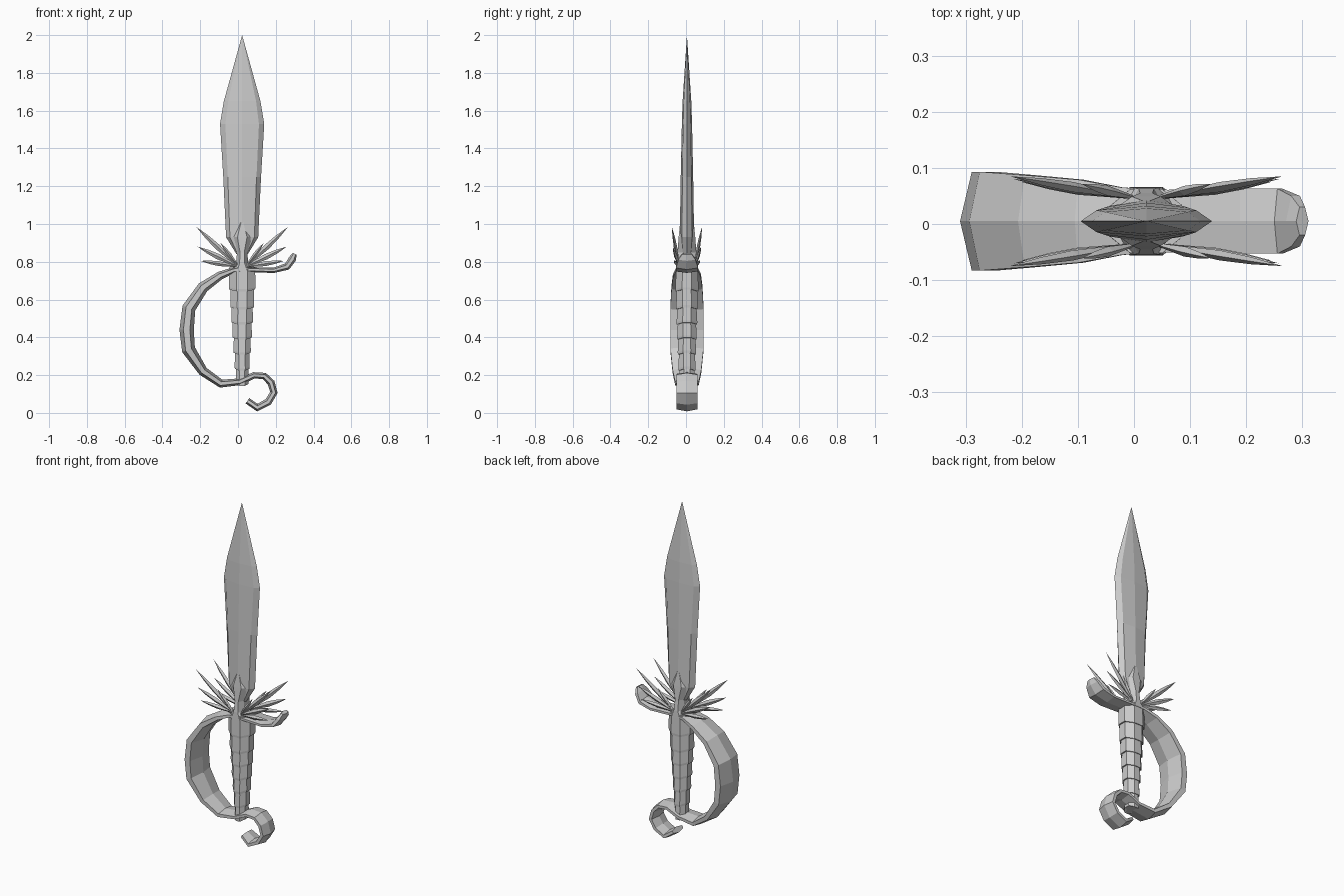
import bpy
import bmesh
from math import cos, sin, pi
from mathutils import Vector

if "Cube" in bpy.data.objects:
    bpy.data.objects.remove(bpy.data.objects["Cube"], do_unlink=True)

CX, CY = 0.022, 0.005

steel = bpy.data.materials.new("grey_steel")
steel.use_nodes = True
GREY = (0.6, 0.6, 0.6, 1)
steel.diffuse_color = GREY
steel.node_tree.nodes["Principled BSDF"].inputs["Base Color"].default_value = GREY


def loft(name, rings):
    """Skin a list of equal-length rings, capping both ends."""
    bm = bmesh.new()
    loops = [[bm.verts.new(p) for p in ring] for ring in rings]
    n = len(loops[0])
    for a, b in zip(loops, loops[1:]):
        for i in range(n):
            j = (i + 1) % n
            bm.faces.new((a[i], a[j], b[j], b[i]))
    bm.faces.new(loops[0])
    bm.faces.new(loops[-1])
    bmesh.ops.remove_doubles(bm, verts=bm.verts, dist=0.0005)
    bmesh.ops.recalc_face_normals(bm, faces=bm.faces)
    mesh = bpy.data.meshes.new(name)
    bm.to_mesh(mesh)
    bm.free()
    mesh.materials.append(steel)
    obj = bpy.data.objects.new(name, mesh)
    bpy.context.collection.objects.link(obj)
    return obj


def octagon(z, rx, ry, sag=0.0):
    """Eight-sided ring whose front and back can dip by sag."""
    ring = []
    for i in range(8):
        a = i * pi / 4 + pi / 8
        k = 1 / cos(pi / 8)
        ring.append((CX + rx * k * cos(a), CY + ry * k * sin(a),
                     z - sag * abs(sin(a))))
    return ring


# Blade: bevelled edges with a shallow central ridge
def blade_ring(z, w, t):
    pts = [(1, 0), (0.76, 0.72), (0, 1), (-0.76, 0.72),
           (-1, 0), (-0.76, -0.72), (0, -1), (0.76, -0.72)]
    return [(CX + w * x, CY + t * y, z) for x, y in pts]


loft("blade", [blade_ring(*r) for r in (
    (0.84, 0.03, 0.03), (0.93, 0.085, 0.038), (1.25, 0.1, 0.033),
    (1.53, 0.117, 0.027), (1.65, 0.097, 0.023), (2.0, 0, 0))])

# Pinched collar with a pointed top lying on the blade
loft("blade_collar", [octagon(*r) for r in (
    (0.75, 0.065, 0.06), (0.79, 0.033, 0.058), (0.85, 0.027, 0.05),
    (0.93, 0.062, 0.044), (1.03, 0.002, 0.034))])

# Grip: overlapping tapered bands
levels = [0.76, 0.66, 0.565, 0.485, 0.405, 0.325, 0.24, 0.16]
for i, (top, bottom) in enumerate(zip(levels, levels[1:])):
    def size(z, extra):
        f = (z - 0.16) / 0.6
        return 0.029 + 0.043 * f + extra, 0.038 + 0.022 * f + extra
    loft(f"grip_band_{i + 1}", [
        octagon(top + 0.01, *size(top, -0.003)),
        octagon(bottom + 0.012, *size(bottom, 0.005), 0.018),
        octagon(bottom, *size(bottom, 0.004), 0.018),
        octagon(bottom - 0.004, *size(bottom, -0.006), 0.012)])

# Guard: one ribbon from the curled tip, round the bow, to the pommel hook
# each station is x, z, half width, half thickness
path = [(0.3, 0.842, 0.025, 0.012), (0.288, 0.815, 0.045, 0.02),
        (0.26, 0.775, 0.058, 0.019), (0.19, 0.755, 0.058, 0.014),
        (0.06, 0.758, 0.056, 0.014), (-0.02, 0.756, 0.06, 0.016),
        (-0.095, 0.727, 0.074, 0.022), (-0.185, 0.665, 0.082, 0.03),
        (-0.26, 0.555, 0.088, 0.036), (-0.272, 0.44, 0.088, 0.038),
        (-0.262, 0.335, 0.088, 0.036), (-0.185, 0.22, 0.076, 0.026),
        (-0.09, 0.155, 0.062, 0.022), (0.01, 0.165, 0.056, 0.018),
        (0.085, 0.199, 0.056, 0.017), (0.14, 0.195, 0.056, 0.018),
        (0.175, 0.16, 0.056, 0.02), (0.19, 0.108, 0.056, 0.02),
        (0.16, 0.058, 0.056, 0.02), (0.102, 0.028, 0.056, 0.02),
        (0.05, 0.064, 0.045, 0.017)]
rings = []
for i, (x, z, w, t) in enumerate(path):
    a, b = path[max(i - 1, 0)], path[min(i + 1, len(path) - 1)]
    along = Vector((b[0] - a[0], 0, b[1] - a[1])).normalized()
    out = Vector((along.z, 0, -along.x))
    section = [(w, 0.45), (0, 1), (-w, 0.45), (-w, -0.45), (0, -1), (w, -0.45)]
    rings.append([Vector((x, CY + y, z)) + out * t * n for y, n in section])
loft("hand_guard", rings)


# Leaf spikes fanned out in four mirrored groups
def spike(name, root, tip, width, thick):
    root, tip = Vector(root), Vector(tip)
    axis = (tip - root).normalized()
    side = axis.cross(Vector((0, 1, 0))).normalized()
    face = axis.cross(side)
    ring_list = []
    for f, s in ((0, 0.3), (0.5, 1), (0.75, 0.7), (1, 0)):
        c = root.lerp(tip, f)
        ring_list.append([c + side * width * s, c + face * thick * s,
                          c - side * width * s, c - face * thick * s])
    loft(name, ring_list)


fan = [(0.243, 0.985, 0.08, 0.015), (0.236, 0.88, 0.075, 0.015),
       (0.223, 0.805, 0.07, 0.013), (0.115, 0.9, 0.066, 0.011)]
for sx, side_name in ((1, "left"), (-1, "right")):
    for sy, end_name in ((-1, "front"), (1, "back")):
        for i, (x, z, y, w) in enumerate(fan):
            spike(f"{end_name}_{side_name}_spike_{i + 1}",
                  (CX + sx * 0.02, CY + sy * 0.042, 0.775),
                  (CX + sx * x, CY + sy * y, z), w, 0.009)
